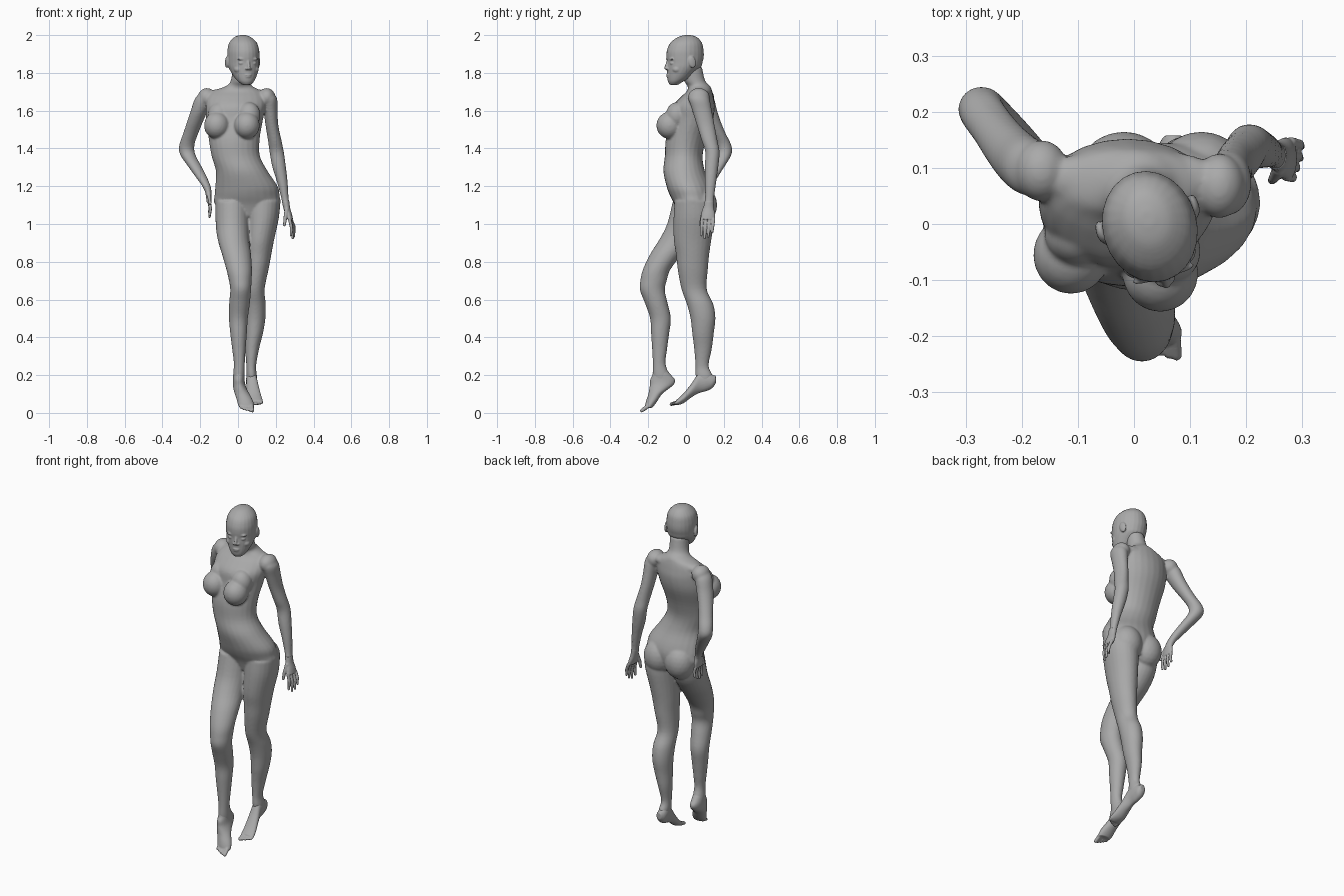
import bpy, bmesh, math
from mathutils import Matrix, Vector

grey = bpy.data.materials.new("plain_grey")
grey.diffuse_color = (0.4, 0.4, 0.4, 1)


def catmull(a, b, c, d, t):
    return [0.5 * (2 * q + (r - p) * t + (2 * p - 5 * q + 4 * r - s) * t * t
                   + (3 * q - p - 3 * r + s) * t ** 3) for p, q, r, s in zip(a, b, c, d)]


def loft(bm, rows, axis="z", sides=24, sub=4):
    """Skin smooth elliptical rings; a row is x, y, z, radius across, radius deep."""
    ext = [rows[0]] + rows + [rows[-1]]
    path = [catmull(*ext[i:i + 4], k / sub) for i in range(len(rows) - 1) for k in range(sub)]
    path.append(rows[-1])
    rings = []
    for x, y, z, ra, rb in path:
        ring = []
        for i in range(sides):
            a = math.tau * i / sides
            u, v = ra * math.cos(a), rb * math.sin(a)
            ring.append(bm.verts.new((x + u, y + v, z) if axis == "z" else (x + u, y, z + v)))
        rings.append(ring)
    for r, s in zip(rings, rings[1:]):
        for i in range(sides):
            j = (i + 1) % sides
            bm.faces.new((r[i], r[j], s[j], s[i]))
    bm.faces.new(rings[0][::-1])
    bm.faces.new(rings[-1])


def blob(bm, centre, radii, tilt=0):
    m = Matrix.Translation(centre) @ Matrix.Rotation(tilt, 4, "X") @ Matrix.Diagonal((*radii, 1))
    bmesh.ops.create_icosphere(bm, subdivisions=3, radius=1, matrix=m)


def taper(bm, p, q, r0, r1, n=9):
    """Rounded, tapering rod made of overlapping balls."""
    p, q = Vector(p), Vector(q)
    for i in range(n):
        t = i / (n - 1)
        m = Matrix.Translation(p.lerp(q, t)) @ Matrix.Scale(r0 + (r1 - r0) * t, 4)
        bmesh.ops.create_icosphere(bm, subdivisions=2, radius=1, matrix=m)


def finish(bm, name, voxel, smooth):
    """Fuse the overlapping forms into one smooth skin."""
    bmesh.ops.recalc_face_normals(bm, faces=bm.faces)
    me = bpy.data.meshes.new(name)
    bm.to_mesh(me)
    bm.free()
    me.materials.append(grey)
    ob = bpy.data.objects.new(name, me)
    bpy.context.collection.objects.link(ob)
    rm = ob.modifiers.new("fuse", "REMESH")
    rm.mode = "VOXEL"
    rm.voxel_size = voxel
    rm.use_smooth_shade = True
    sm = ob.modifiers.new("soften", "SMOOTH")
    sm.factor = 0.5
    sm.iterations = smooth
    return ob


# Torso and neck
bm = bmesh.new()
loft(bm, [(.055, .04, 1.04, .06, .08), (.05, .04, 1.10, .168, .10), (.048, .03, 1.15, .172, .115),
          (.045, .015, 1.20, .165, .118), (.02, -.01, 1.28, .137, .11), (-.012, -.012, 1.36, .128, .10),
          (-.02, 0, 1.45, .135, .107), (-.018, .03, 1.55, .15, .112), (-.012, .04, 1.62, .158, .112),
          (-.01, .058, 1.67, .152, .088), (-.005, .072, 1.705, .125, .066), (.006, .068, 1.73, .07, .06),
          (.015, .045, 1.76, .053, .056), (.022, .03, 1.83, .05, .055)])
# Collar line, shoulders, bust and seat
blob(bm, (-.005, .08, 1.685), (.17, .055, .038))
blob(bm, (-.165, .095, 1.67), (.048, .055, .05))
blob(bm, (.152, .068, 1.67), (.046, .058, .05))
for x, y in ((-.112, -.055), (.047, -.087)):
    blob(bm, (x, y, 1.522), (.068, .07, .072))
    blob(bm, (x + .012, y + .038, 1.575), (.06, .058, .07))
for x in (-.018, .12):
    blob(bm, (x, .082, 1.10), (.086, .083, .1))
# Forward leg
loft(bm, [(-.03, .03, 1.12, .09, .10), (-.03, 0, 1.0, .088, .10), (-.025, -.045, .92, .083, .095),
          (-.008, -.105, .84, .077, .085), (.006, -.155, .76, .068, .073), (.012, -.172, .70, .06, .07),
          (.014, -.178, .65, .055, .066), (.008, -.157, .58, .055, .06), (.002, -.135, .50, .05, .055),
          (.003, -.137, .42, .044, .048), (.005, -.14, .33, .035, .039), (.007, -.142, .26, .029, .034),
          (.005, -.132, .20, .031, .045), (.005, -.125, .16, .028, .045)])
# Standing leg
loft(bm, [(.13, .04, 1.12, .095, .10), (.128, .042, 1.03, .088, .108), (.115, .035, .92, .077, .10),
          (.107, .035, .84, .07, .088), (.10, .036, .76, .062, .08), (.088, .043, .655, .053, .067),
          (.09, .075, .575, .057, .07), (.09, .09, .50, .055, .066), (.085, .09, .42, .047, .057),
          (.075, .09, .34, .037, .047), (.07, .085, .25, .026, .035), (.072, .095, .20, .028, .045),
          (.074, .10, .16, .026, .04)])
# Bent arm
loft(bm, [(-.175, .095, 1.69, .03, .035), (-.185, .10, 1.66, .045, .05), (-.205, .115, 1.60, .045, .05),
          (-.228, .14, 1.54, .042, .045), (-.25, .17, 1.48, .04, .04), (-.268, .195, 1.43, .04, .04),
          (-.272, .205, 1.39, .041, .04), (-.26, .195, 1.355, .04, .04), (-.232, .172, 1.31, .036, .036),
          (-.195, .14, 1.25, .03, .03), (-.167, .115, 1.20, .022, .026), (-.158, .108, 1.17, .018, .026)])
# Hanging arm
loft(bm, [(.16, .065, 1.69, .03, .04), (.166, .07, 1.66, .042, .055), (.172, .085, 1.60, .037, .052),
          (.18, .105, 1.52, .034, .047), (.195, .125, 1.44, .036, .042), (.205, .14, 1.38, .038, .038),
          (.218, .135, 1.30, .036, .036), (.235, .13, 1.22, .028, .03), (.248, .125, 1.14, .02, .024),
          (.255, .12, 1.10, .019, .027)])
finish(bm, "body", .006, 6)

# Head, shaped facing forward and then turned
bm = bmesh.new()
loft(bm, [(0, .014, 2.0, .012, .014), (0, .012, 1.99, .042, .05), (0, .005, 1.96, .072, .084),
          (0, 0, 1.92, .083, .098), (0, -.001, 1.885, .084, .10), (0, -.003, 1.855, .083, .095),
          (0, -.008, 1.83, .08, .091), (0, -.025, 1.80, .069, .073), (0, -.04, 1.772, .055, .057),
          (0, -.055, 1.752, .04, .038), (0, -.062, 1.737, .022, .022)])
taper(bm, (0, -.093, 1.868), (0, -.107, 1.826), .007, .009)
for y, z, w in ((-.092, 1.789, .021), (-.09, 1.779, .018)):
    blob(bm, (0, y, z), (w, .012, .005))
for s in (-1, 1):
    blob(bm, (s * .01, -.1, 1.821), (.008, .009, .006))         # nostril
    blob(bm, (s * .033, -.083, 1.851), (.016, .011, .008))      # closed eyelid
    blob(bm, (s * .034, -.087, 1.873), (.024, .009, .006))      # brow
    blob(bm, (s * .042, -.058, 1.818), (.026, .026, .02))       # cheek
    blob(bm, (s * .086, .014, 1.857), (.009, .02, .032), .2)    # ear
head = finish(bm, "head", .004, 3)
head.location = (.028, -.004, 0)
head.rotation_euler.z = math.radians(16)


def hand(name, palm, roots, tips, thumb):
    """Palm rings, four two-jointed fingers between the end knuckles, and a thumb."""
    bm = bmesh.new()
    loft(bm, palm)
    r0, r1, t0, t1 = map(Vector, (*roots, *tips))
    for i, shorten in enumerate((.15, 0, .06, .28)):
        root, tip = r0.lerp(r1, i / 3), t0.lerp(t1, i / 3)
        tip = tip.lerp(root, shorten)
        mid = root.lerp(tip, .5) + Vector((.006, 0, 0))
        taper(bm, root, mid, .0095, .009)
        taper(bm, mid, tip, .009, .007)
    taper(bm, thumb[0], thumb[1], .013, .01)
    taper(bm, thumb[1], thumb[2], .01, .008)
    finish(bm, name, .003, 2)


hand("hip_hand",
     [(-.164, .112, 1.195, .02, .025), (-.157, .107, 1.17, .017, .027), (-.154, .103, 1.14, .015, .036),
      (-.153, .10, 1.115, .013, .038)],
     ((-.153, .07, 1.12), (-.153, .13, 1.115)), ((-.15, .06, 1.035), (-.152, .135, 1.045)),
     ((-.156, .085, 1.165), (-.152, .06, 1.14), (-.148, .05, 1.11)))
hand("hanging_hand",
     [(.252, .122, 1.12, .02, .025), (.258, .12, 1.085, .018, .028), (.268, .118, 1.05, .018, .036),
      (.275, .116, 1.025, .016, .038)],
     ((.272, .085, 1.03), (.28, .146, 1.025)), ((.282, .08, .925), (.305, .135, .93)),
     ((.258, .098, 1.075), (.25, .083, 1.03), (.246, .078, .995)))


def toes(bm, first, last, reach, drop, side):
    """Row of toes from the big toe to the little toe."""
    a, b = Vector(first), Vector(last)
    for i, (r, k) in enumerate(((.012, 1), (.009, 1), (.009, .9), (.0085, .75), (.008, .6))):
        p = a.lerp(b, i / 4)
        taper(bm, p, p + Vector((side, -reach, -drop)) * k, r, r * .85)


# Forward foot, raised on its toes
bm = bmesh.new()
loft(bm, [(.006, -.137, .225, .028, .038), (.005, -.128, .20, .03, .05), (.004, -.124, .175, .031, .066),
          (.006, -.128, .15, .033, .063), (.012, -.145, .125, .036, .05), (.022, -.163, .10, .039, .036),
          (.035, -.178, .07, .042, .031), (.042, -.19, .045, .043, .026), (.047, -.198, .027, .038, .02)])
toes(bm, (.072, -.204, .034), (.013, -.2, .04), .03, .022, .004)
finish(bm, "forward_foot", .004, 3)

# Standing foot, heel lifted
bm = bmesh.new()
loft(bm, [(.07, .158, .177, .016, .02), (.07, .14, .167, .026, .035), (.071, .11, .168, .029, .052),
          (.074, .07, .16, .029, .055), (.08, .03, .12, .034, .037), (.087, -.01, .08, .039, .027),
          (.092, -.04, .06, .041, .018), (.094, -.052, .055, .037, .013)], axis="y")
toes(bm, (.066, -.05, .054), (.123, -.04, .056), .028, .008, .002)
finish(bm, "standing_foot", .004, 3)
